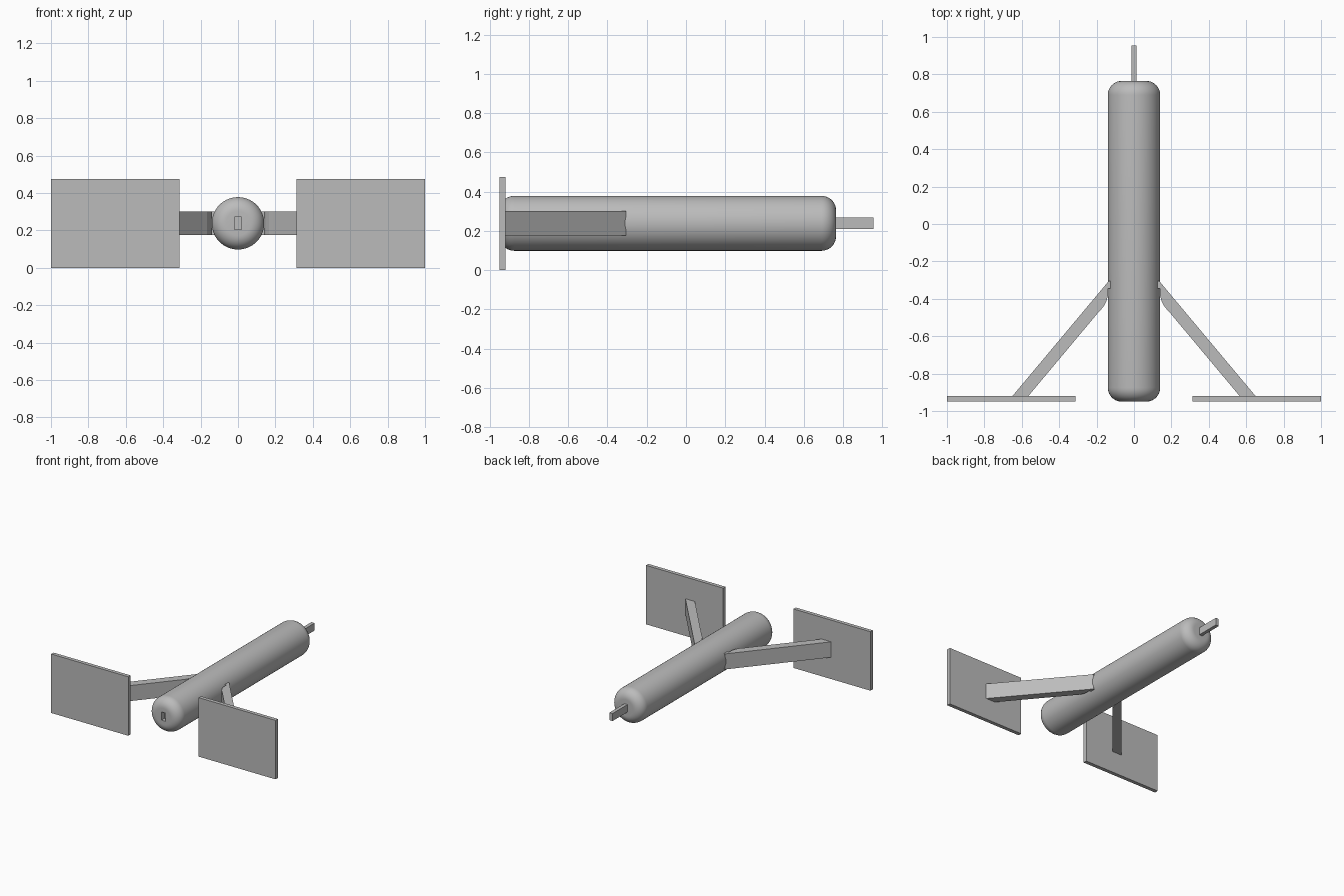
import bpy, bmesh, math
from mathutils import Matrix

if "Cube" in bpy.data.objects:
    bpy.data.objects.remove(bpy.data.objects["Cube"], do_unlink=True)

AXIS_Z = 0.238

grey = bpy.data.materials.new("plain grey")
grey.use_nodes = True
grey.diffuse_color = (0.5, 0.5, 0.5, 1)
grey.node_tree.nodes["Principled BSDF"].inputs["Base Color"].default_value = (0.5, 0.5, 0.5, 1)


def finish(name, bm):
    bmesh.ops.recalc_face_normals(bm, faces=bm.faces)
    mesh = bpy.data.meshes.new(name)
    bm.to_mesh(mesh)
    bm.free()
    mesh.materials.append(grey)
    obj = bpy.data.objects.new(name, mesh)
    bpy.context.collection.objects.link(obj)
    return obj


def box(name, lo, hi):
    bm = bmesh.new()
    size = [b - a for a, b in zip(lo, hi)]
    mid = [(a + b) / 2 for a, b in zip(lo, hi)]
    bmesh.ops.create_cube(bm, size=1, matrix=Matrix.Translation(mid) @ Matrix.Diagonal((*size, 1)))
    return finish(name, bm)


def prism(name, outline, z0, z1):
    bm = bmesh.new()
    face = bm.faces.new([bm.verts.new((x, y, z0)) for x, y in outline])
    top = bmesh.ops.extrude_face_region(bm, geom=[face])["geom"]
    bmesh.ops.translate(bm, vec=(0, 0, z1 - z0),
                        verts=[v for v in top if isinstance(v, bmesh.types.BMVert)])
    return finish(name, bm)


# Round body: a cylinder with softly rolled ends
front, back, radius, roll = -0.95, 0.765, 0.14, 0.075
bm = bmesh.new()
bmesh.ops.create_cone(
    bm, cap_ends=True, segments=64, radius1=radius, radius2=radius, depth=back - front,
    matrix=Matrix.Translation((0, (front + back) / 2, AXIS_Z)) @ Matrix.Rotation(math.pi / 2, 4, 'X'))
rims = [e for e in bm.edges if abs(e.verts[0].co.y - e.verts[1].co.y) < 0.001]
bmesh.ops.bevel(bm, geom=rims, offset=roll, segments=10, profile=0.5, affect='EDGES')
body = finish("body", bm)

# Small slot in the front end
cutter = box("slot_cutter", (-0.018, -1, AXIS_Z - 0.033), (0.018, -0.91, AXIS_Z + 0.033))
cutter.hide_render = True
cut = body.modifiers.new("slot", 'BOOLEAN')
cut.operation = 'DIFFERENCE'
cut.object = cutter
bpy.ops.object.select_all(action='DESELECT')
body.select_set(True)
bpy.context.view_layer.objects.active = body
bpy.ops.object.modifier_apply(modifier=cut.name)
bpy.data.objects.remove(cutter, do_unlink=True)
bpy.ops.object.shade_smooth_by_angle(angle=math.radians(30))

# Tongue sticking out of the back end
box("back_tongue", (-0.014, 0.72, AXIS_Z - 0.03), (0.014, 0.955, AXIS_Z + 0.03))

# Slanted arms and upright plates on both sides
arm = [(0.135, -0.305), (0.65, -0.92), (0.565, -0.92), (0.19, -0.472), (0.165, -0.445),
       (0.148, -0.415), (0.14, -0.385), (0.14, -0.345), (0.125, -0.345), (0.125, -0.305)]
for side, s in (("left", 1), ("right", -1)):
    prism(side + "_arm", [(s * x, y) for x, y in arm], 0.175, 0.3)
    xs = sorted((s * 0.313, s * 1.0))
    box(side + "_plate", (xs[0], -0.95, 0), (xs[1], -0.92, 0.475))
